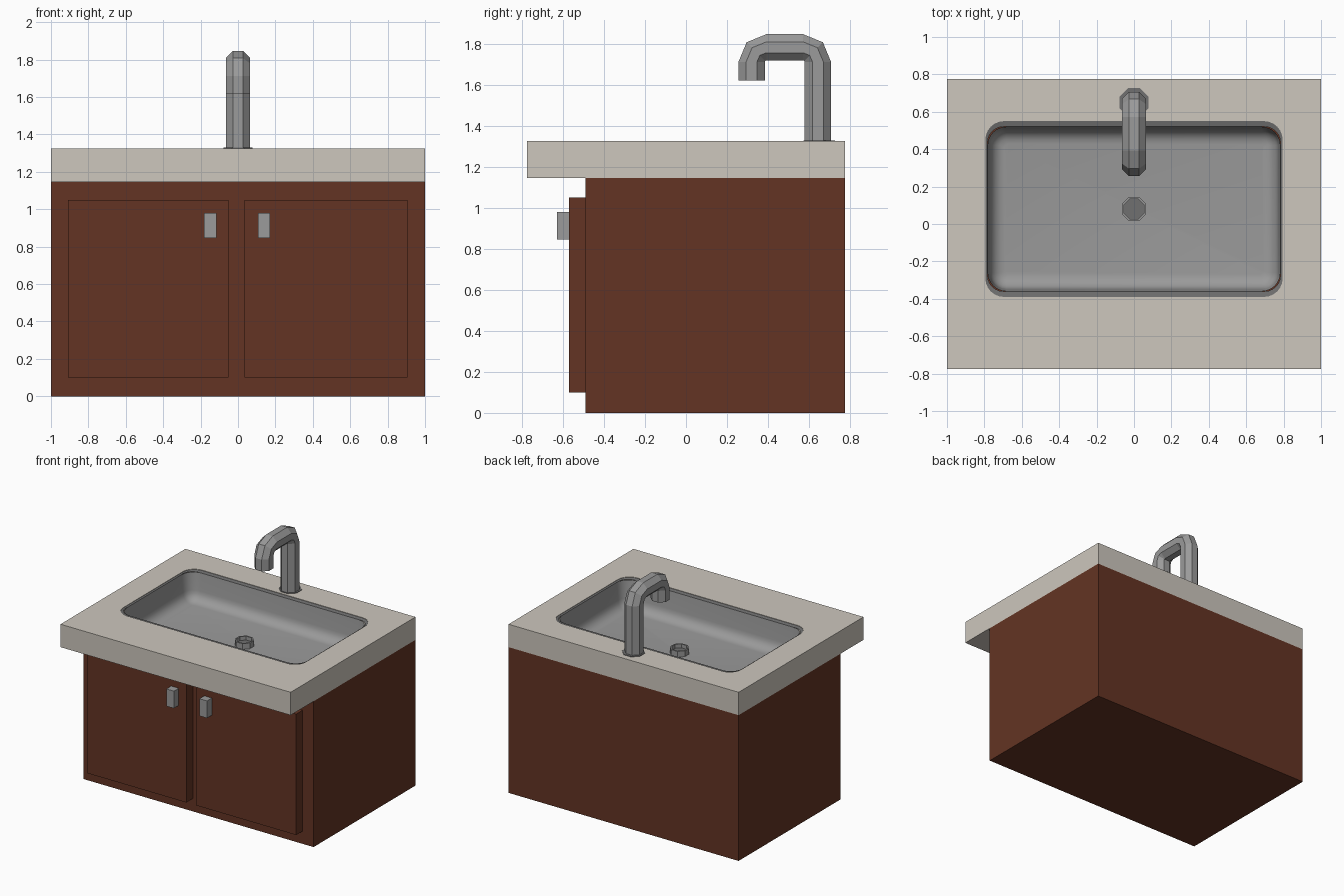
import bpy, bmesh, math
from mathutils import Vector

if "Cube" in bpy.data.objects:
    bpy.data.objects.remove(bpy.data.objects["Cube"])


def material(name, rgb):
    m = bpy.data.materials.new(name)
    m.diffuse_color = (*rgb, 1)
    m.use_nodes = True
    m.node_tree.nodes["Principled BSDF"].inputs["Base Color"].default_value = m.diffuse_color
    return m


WOOD = material("brown wood", (0.126, 0.034, 0.017))
STONE = material("pale stone", (0.61, 0.57, 0.51))
STEEL = material("grey metal", (0.325, 0.325, 0.325))
DARK = material("dark grey", (0.16, 0.16, 0.16))


def finish(bm, name, mat, recalc=True):
    if recalc:
        bmesh.ops.recalc_face_normals(bm, faces=bm.faces[:])
    me = bpy.data.meshes.new(name)
    bm.to_mesh(me)
    bm.free()
    me.materials.append(mat)
    ob = bpy.data.objects.new(name, me)
    bpy.context.collection.objects.link(ob)
    return ob


def box(name, x, y, z, mat, open_top=False):
    bm = bmesh.new()
    bmesh.ops.create_cube(bm, size=1)
    for v in bm.verts:
        v.co = Vector([(r[0] + r[1]) / 2 + c * (r[1] - r[0])
                       for r, c in zip((x, y, z), v.co)])
    if open_top:
        bmesh.ops.delete(bm, geom=[f for f in bm.faces if f.normal.z > 0.9],
                         context='FACES_ONLY')
    return finish(bm, name, mat, recalc=False)


def round_rect(hx, hy, r, z, cy=0.0, n=6):
    pts = []
    for k, (sx, sy) in enumerate(((1, 1), (-1, 1), (-1, -1), (1, -1))):
        for i in range(n + 1):
            a = math.pi / 2 * (k + i / n)
            pts.append((sx * (hx - r) + r * math.cos(a),
                        cy + sy * (hy - r) + r * math.sin(a), z))
    return pts


def octagon(r, z, cy):
    """Regular octagon with flat sides, r = half width across flats."""
    q = r / math.cos(math.pi / 8)
    return [(q * math.cos(math.pi / 4 * (i + .5)),
             cy + q * math.sin(math.pi / 4 * (i + .5)), z) for i in range(8)]


def loft(bm, loops, start=False, end=False, closed=False):
    rings = [[bm.verts.new(p) for p in lp] for lp in loops]
    n = len(rings[0])
    pairs = list(zip(rings, rings[1:]))
    if closed:
        pairs.append((rings[-1], rings[0]))
    for a, b in pairs:
        for i in range(n):
            j = (i + 1) % n
            bm.faces.new((a[i], a[j], b[j], b[i]))
    if start:
        bm.faces.new(rings[0][::-1])
    if end:
        bm.faces.new(rings[-1])
    bmesh.ops.remove_doubles(bm, verts=bm.verts[:], dist=1e-5)


BASE, TOP, CY, FLOOR = 1.145, 1.325, 0.08, 1.10

# cabinet body, doors and handles
box("cabinet", (-1, 1), (-0.49, 0.775), (0, BASE), WOOD, open_top=True)
for side, x0, x1, h0 in (("left", -0.91, -0.05, -0.182),
                         ("right", 0.035, 0.905, 0.106)):
    box(side + "_door", (x0, x1), (-0.57, -0.488), (0.10, 1.05), WOOD)
    box(side + "_handle", (h0, h0 + 0.066), (-0.63, -0.568), (0.845, 0.98), STEEL)

# countertop slab with rounded basin opening
bm = bmesh.new()
loft(bm, [round_rect(0.795, 0.47, 0.10, BASE, CY),
          round_rect(0.795, 0.47, 0.10, TOP, CY),
          round_rect(1, 0.775, 0, TOP),
          round_rect(1, 0.775, 0, BASE)], closed=True)
finish(bm, "countertop", STONE)

# dark rim around the basin
bm = bmesh.new()
loft(bm, [round_rect(0.795, 0.47, 0.10, TOP - 0.003, CY),
          round_rect(0.783, 0.44, 0.085, TOP - 0.008, CY)])
if sum(f.normal.z for f in bm.faces) == 0:
    bm.normal_update()
if sum(f.normal.z for f in bm.faces) < 0:
    bmesh.ops.reverse_faces(bm, faces=bm.faces[:])
finish(bm, "basin_rim", DARK, recalc=False)

# basin bowl with filleted bottom
profile = [(0, TOP - 0.008), (0.012, FLOOR + 0.08)]
for i in range(1, 6):
    a = math.pi / 2 * i / 5
    profile.append((0.012 + 0.08 * (1 - math.cos(a)),
                    FLOOR + 0.08 * (1 - math.sin(a))))
bm = bmesh.new()
loft(bm, [round_rect(0.783 - d, 0.44 - d, max(0.10 - d, 0.02), z, CY)
          for d, z in profile], end=True)
bm.normal_update()
if sum(f.normal.z * f.calc_area() for f in bm.faces) < 0:
    bmesh.ops.reverse_faces(bm, faces=bm.faces[:])
for f in bm.faces:
    f.smooth = True
finish(bm, "basin", STEEL, recalc=False)

# drain ring and its sunken plug
bm = bmesh.new()
loft(bm, [octagon(r, z, CY) for r, z in
          ((0.065, FLOOR - 0.005), (0.065, FLOOR + 0.045),
           (0.054, FLOOR + 0.045), (0.054, FLOOR - 0.005))], closed=True)
finish(bm, "drain_ring", STEEL)
bm = bmesh.new()
loft(bm, [octagon(0.054, FLOOR - 0.005, CY), octagon(0.054, FLOOR + 0.015, CY)],
     start=True, end=True)
finish(bm, "drain_plug", DARK)

# faucet: octagonal tube along a hooked path (y, z, tangent angle)
path = [(0.643, TOP - 0.005, 90), (0.643, 1.712, 90), (0.622, 1.762, 135),
        (0.571, 1.7825, 180), (0.392, 1.7825, 180), (0.341, 1.762, 225),
        (0.320, 1.712, 270), (0.320, 1.62, 270)]
loops = []
for y, z, deg in path:
    a = math.radians(deg)
    ny, nz = math.sin(a), -math.cos(a)
    loops.append([(px, y + py * ny, z + py * nz) for px, py, _ in octagon(0.064, 0, 0)])
bm = bmesh.new()
loft(bm, loops, start=True, end=True)
finish(bm, "faucet", STEEL)

# thin gasket under the faucet
bm = bmesh.new()
loft(bm, [octagon(0.077, TOP - 0.002, 0.65), octagon(0.077, TOP + 0.004, 0.65)],
     start=True, end=True)
finish(bm, "faucet_gasket", DARK)
